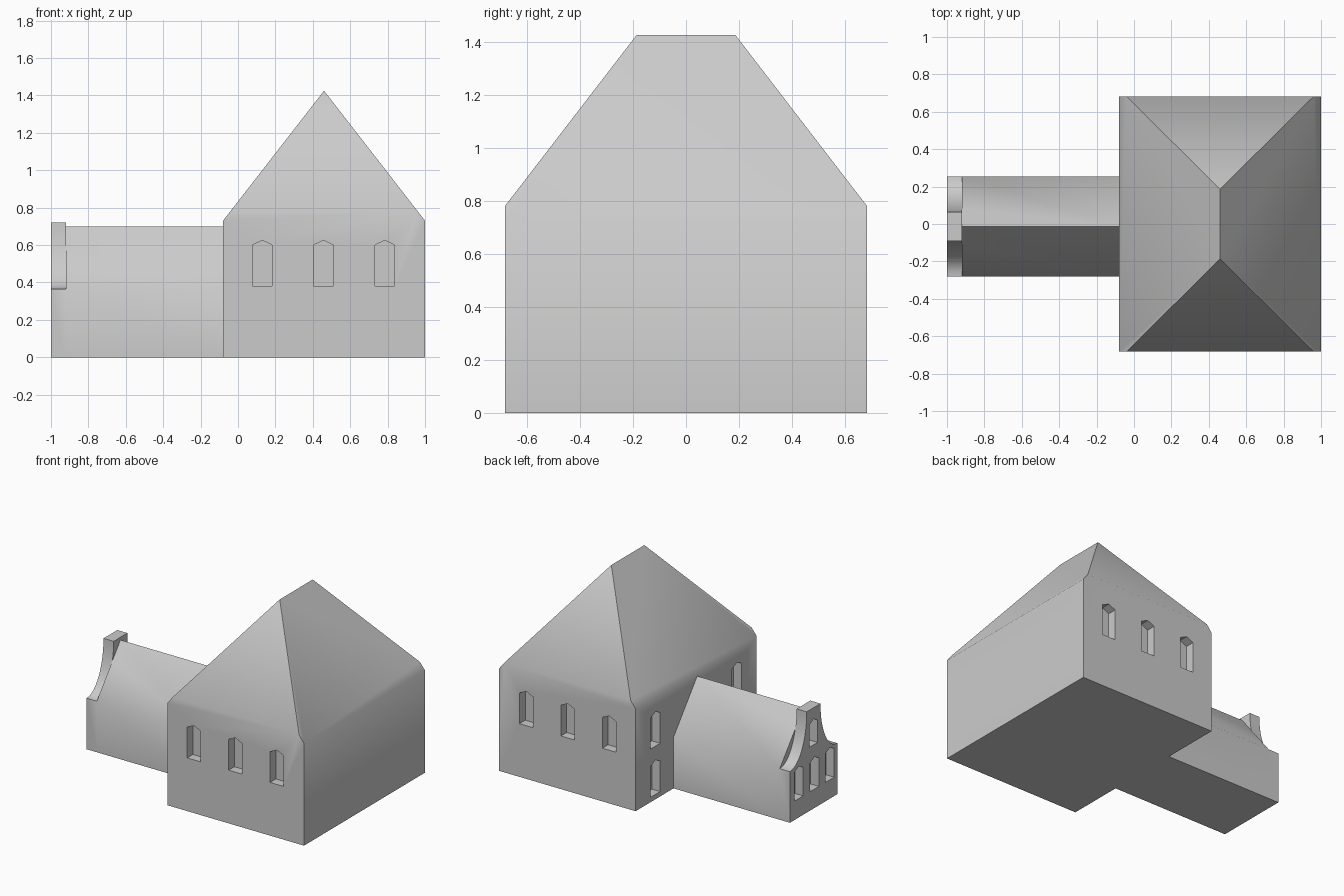
import bpy, bmesh, math

if "Cube" in bpy.data.objects:
    bpy.data.objects.remove(bpy.data.objects["Cube"])

stone = bpy.data.materials.new("plain grey")
stone.diffuse_color = (0.6, 0.6, 0.6, 1)
stone.use_nodes = True
stone.node_tree.nodes["Principled BSDF"].inputs["Base Color"].default_value = stone.diffuse_color


def prism(name, pts, axis, a, b):
    """Extrude a closed outline (u, z) along 'x' or 'y' from a to b."""
    def place(u, z, d):
        return (d, u, z) if axis == 'x' else (u, d, z)
    bm = bmesh.new()
    v0 = [bm.verts.new(place(u, z, a)) for u, z in pts]
    v1 = [bm.verts.new(place(u, z, b)) for u, z in pts]
    n = len(pts)
    bm.faces.new(v0)
    bm.faces.new(v1)
    for i in range(n):
        j = (i + 1) % n
        bm.faces.new((v0[i], v0[j], v1[j], v1[i]))
    bmesh.ops.recalc_face_normals(bm, faces=bm.faces)
    me = bpy.data.meshes.new(name)
    bm.to_mesh(me)
    bm.free()
    me.materials.append(stone)
    ob = bpy.data.objects.new(name, me)
    bpy.context.collection.objects.link(ob)
    return ob


def boolean(ob, other, op):
    m = ob.modifiers.new("cut", 'BOOLEAN')
    m.operation, m.solver, m.object = op, 'EXACT', other
    bpy.context.view_layer.objects.active = ob
    bpy.ops.object.modifier_apply(modifier=m.name)
    bpy.data.objects.remove(other, do_unlink=True)


def window(ob, axis, wall, inward, u, z0, z1, w=0.106, depth=0.065):
    """Recess a pointed window into a wall."""
    h = w / 2
    pts = [(u - h, z0), (u + h, z0), (u + h, z1 - 0.025), (u, z1), (u - h, z1 - 0.025)]
    a, b = sorted((wall - inward * 0.05, wall + inward * depth))
    boolean(ob, prism("window_cutter", pts, axis, a, b), 'DIFFERENCE')


def house(c, half, eave, ridge):
    return [(c - half, 0), (c + half, 0), (c + half, eave), (c, ridge), (c - half, eave)]


# Main hall: gabled prism crossed with the hipped end outline
X0, X1, Y = -0.08, 1.0, 0.683
hall = prism("main_hall", house(0.46, 0.54, 0.73, 1.425), 'y', -0.9, 0.9)
ends = [(-Y, -0.0), (Y, -0.0), (Y, 0.78), (0.185, 1.427), (-0.185, 1.427), (-Y, 0.78)]
ends = [(u, -0.2 if z == 0 else z) for u, z in ends]
boolean(hall, prism("hip_cutter", ends, 'x', -0.3, 1.3), 'INTERSECT')

# Hall windows: three on front and back, two storeys on the left wall
for s in (-1, 1):
    for x in (0.13, 0.457, 0.785):
        window(hall, 'y', s * Y, -s, x, 0.38, 0.625)
    for z in (0.035, 0.38):
        window(hall, 'x', X0, 1, s * 0.46, z, z + 0.245)

# Wing with a pitched roof, and a curved gable at its end
C, H, E = -0.0125, 0.2675, 0.365
wing = prism("wing", house(C, H, E, 0.70), 'x', -0.92, X0)
curve = []
for i in range(13):
    t = math.radians(90 - 90 * i / 12)
    curve.append((H - 0.19 * math.cos(t), 0.72 - (0.72 - E) * math.sin(t)))
outline = [(C - H, 0), (C + H, 0)] + [(C + u, z) for u, z in curve]
outline += [(C - u, z) for u, z in reversed(curve)]
boolean(wing, prism("curved_gable", outline, 'x', -1.0, -0.92), 'UNION')

# Gable windows: three below, one above
for y in (-0.195, C - 0.01, 0.155):
    window(wing, 'x', -1.0, 1, y, 0.135, 0.365, 0.1)
window(wing, 'x', -1.0, 1, C, 0.455, 0.64, 0.09)

# Smooth the eaves, keep corners crisp
for ob in (hall, wing):
    bpy.ops.object.select_all(action='DESELECT')
    ob.select_set(True)
    bpy.context.view_layer.objects.active = ob
    bpy.ops.object.shade_smooth_by_angle(angle=math.radians(45))
